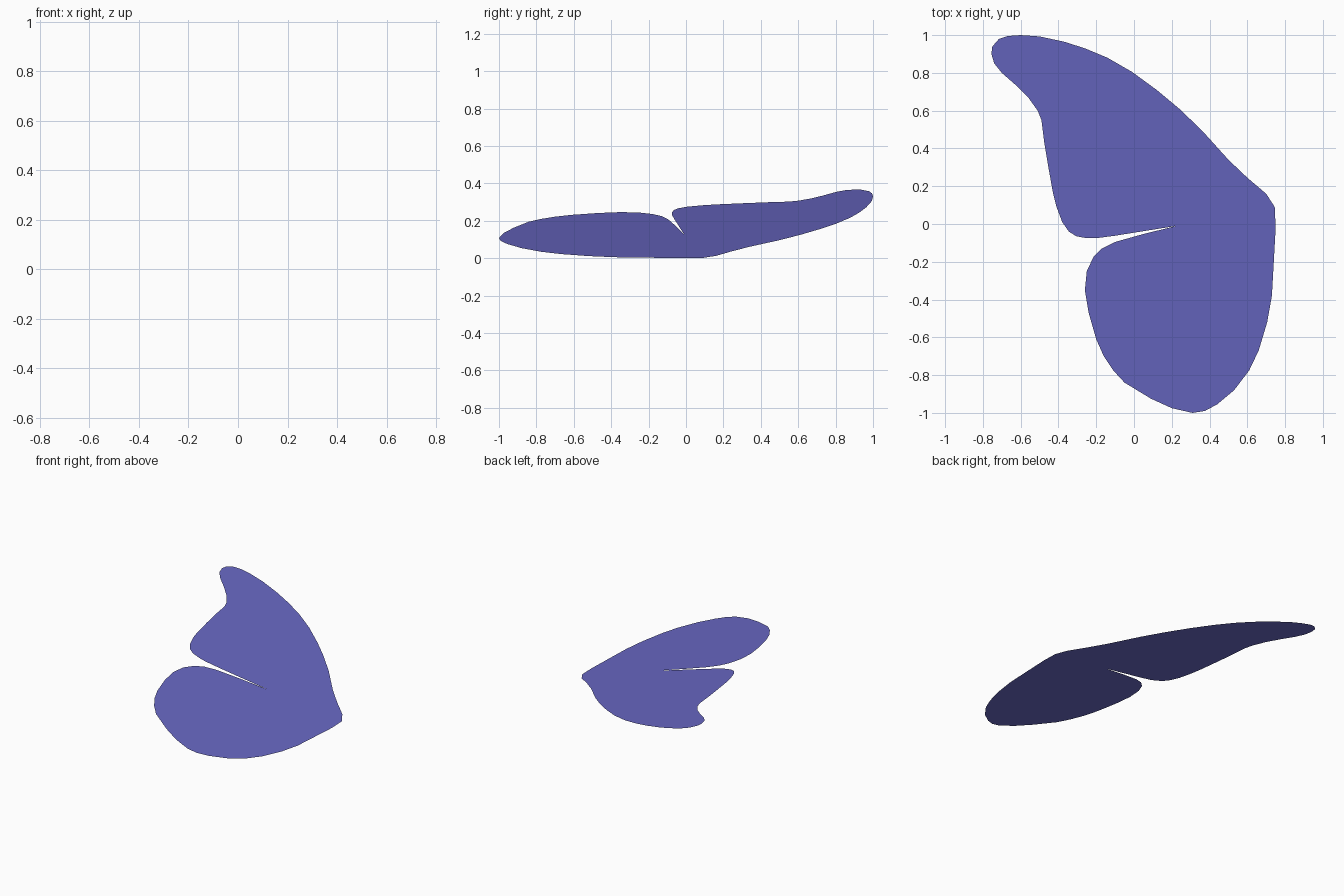
import bpy, bmesh

# One flat colour
mat = bpy.data.materials.new("violet_blue")
mat.diffuse_color = (0.14, 0.138, 0.55, 1.0)

# Outline of the upper wing lobe seen from above, notch to right corner
upper_lobe = [
    (0.225, -0.01), (-0.1, -0.062), (-0.2, -0.075), (-0.25, -0.075), (-0.305, -0.065),
    (-0.345, -0.04), (-0.38, 0.01), (-0.41, 0.09), (-0.43, 0.17), (-0.455, 0.31),
    (-0.475, 0.43), (-0.49, 0.55), (-0.51, 0.6), (-0.56, 0.67), (-0.62, 0.73),
    (-0.7, 0.8), (-0.74, 0.85), (-0.755, 0.9), (-0.75, 0.94), (-0.715, 0.98),
    (-0.67, 0.995), (-0.6, 1.0), (-0.5, 0.993), (-0.37, 0.965), (-0.26, 0.93),
    (-0.14, 0.88), (-0.01, 0.805), (0.12, 0.71), (0.24, 0.61), (0.36, 0.495),
    (0.5, 0.34), (0.6, 0.245), (0.7, 0.16), (0.745, 0.09)]

# Outline of the lower wing lobe, right corner back to the notch
lower_lobe = [
    (0.75, -0.02), (0.74, -0.2), (0.73, -0.38), (0.705, -0.52), (0.66, -0.67),
    (0.61, -0.775), (0.53, -0.88), (0.44, -0.955), (0.375, -0.99), (0.31, -1.0),
    (0.2, -0.975), (0.09, -0.925), (-0.05, -0.84), (-0.11, -0.775), (-0.16, -0.7),
    (-0.2, -0.61), (-0.24, -0.47), (-0.26, -0.35), (-0.25, -0.25), (-0.215, -0.175),
    (-0.17, -0.13), (-0.1, -0.095), (0.05, -0.053)]


def tilt(x):
    # The sheet is one flat plane rising towards -x
    return 0.2437 * (0.75 - x)


# Wing: a single paper-thin tilted face, normal upwards
bm = bmesh.new()
verts = [bm.verts.new((x, y, tilt(x))) for x, y in upper_lobe + lower_lobe]
face = bm.faces.new(verts)
face.normal_update()
if face.normal.z < 0:
    face.normal_flip()
bmesh.ops.triangulate(bm, faces=[face], ngon_method='EAR_CLIP')
mesh = bpy.data.meshes.new("wing")
bm.to_mesh(mesh)
bm.free()
mesh.materials.append(mat)
wing = bpy.data.objects.new("wing", mesh)
bpy.context.collection.objects.link(wing)
